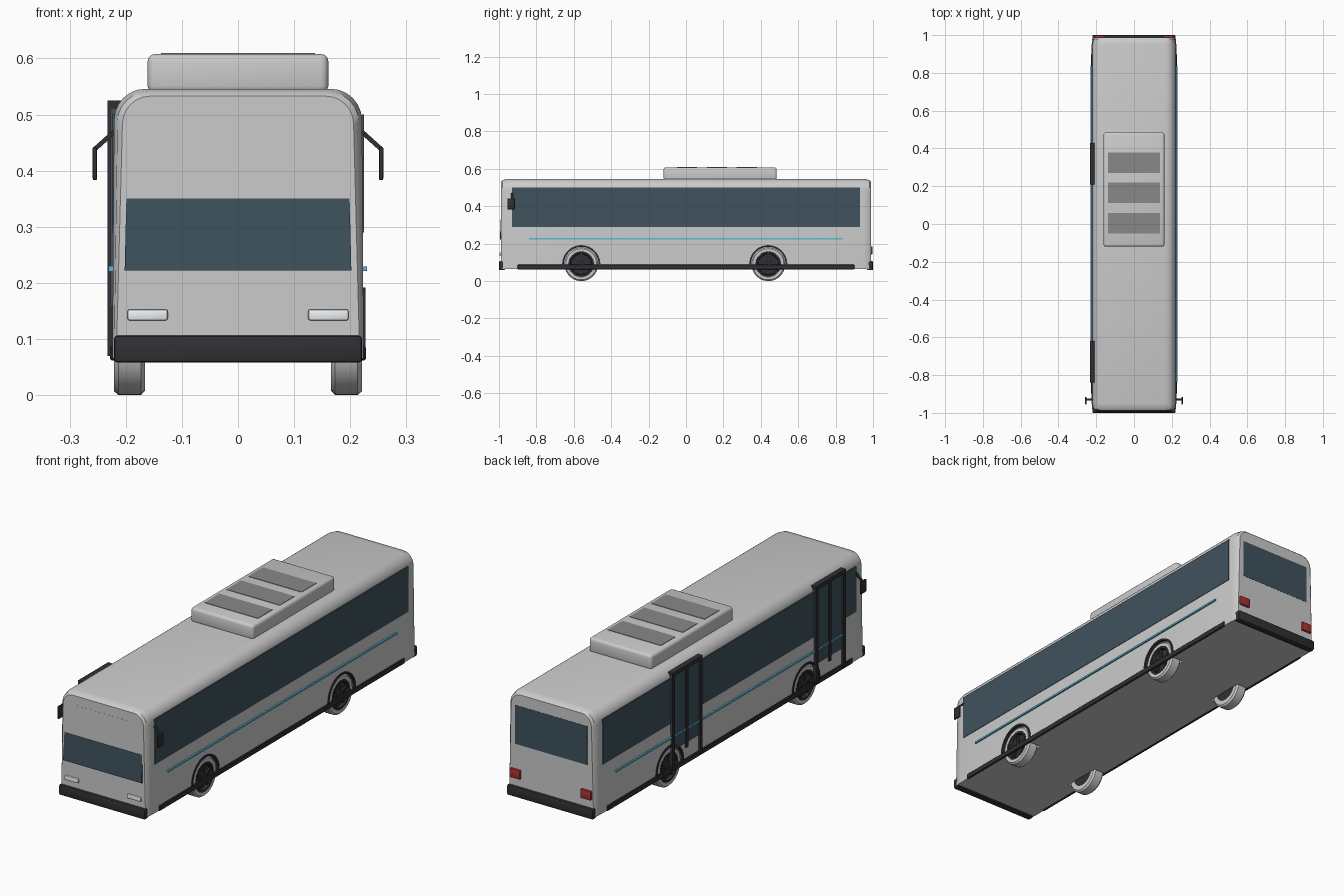
import bpy, bmesh, math
from mathutils import Vector

if "Cube" in bpy.data.objects:
    bpy.data.objects.remove(bpy.data.objects["Cube"])


def material(name, rgb):
    m = bpy.data.materials.new(name)
    m.diffuse_color = (*rgb, 1)
    m.use_nodes = True
    m.node_tree.nodes["Principled BSDF"].inputs["Base Color"].default_value = m.diffuse_color
    return m


GLASS = material("dark_glass", (0.05, 0.085, 0.11))
BLACK = material("black_trim", (0.03, 0.03, 0.035))
BLUE = material("blue_stripe", (0.1, 0.5, 0.65))
RED = material("red_lamp", (0.4, 0.03, 0.03))
WHITE = material("white_lamp", (0.85, 0.88, 0.9))
GRILLE = material("grey_grille", (0.25, 0.25, 0.25))


def finish(name, bm, mat=None, smooth=True):
    bmesh.ops.recalc_face_normals(bm, faces=bm.faces)
    me = bpy.data.meshes.new(name)
    bm.to_mesh(me)
    bm.free()
    ob = bpy.data.objects.new(name, me)
    bpy.context.collection.objects.link(ob)
    if mat:
        me.materials.append(mat)
    if smooth:
        shade(ob)
    return ob


def select(ob):
    bpy.ops.object.select_all(action='DESELECT')
    ob.select_set(True)
    bpy.context.view_layer.objects.active = ob


def shade(ob):
    select(ob)
    bpy.ops.object.shade_smooth_by_angle(angle=math.radians(35))


def box(name, x, y, z, mat=None, bevel=0, segs=2):
    """Box from (min, max) ranges, optionally with rounded edges."""
    bm = bmesh.new()
    bmesh.ops.create_cube(bm, size=1)
    for v in bm.verts:
        v.co = Vector([(r[0] + r[1]) / 2 + c * (r[1] - r[0]) for c, r in zip(v.co, (x, y, z))])
    if bevel:
        bmesh.ops.bevel(bm, geom=bm.edges[:], offset=bevel, segments=segs, profile=0.5, affect='EDGES')
    return finish(name, bm, mat, bevel > 0)


def lathe(name, profile, centre, side, mat=None, start=0, sweep=2 * math.pi, steps=40):
    """Closed (x, radius) profile swept about the wheel axle."""
    bm = bmesh.new()
    full = sweep > 6.28
    rings = []
    for i in range(steps if full else steps + 1):
        a = start + sweep * i / steps
        rings.append([bm.verts.new((side * x, centre[0] + r * math.cos(a), centre[1] + r * math.sin(a)))
                      for x, r in profile])
    n = len(profile)
    for i in range(steps):
        a, b = rings[i], rings[(i + 1) % len(rings)]
        for j in range(n):
            bm.faces.new((a[j], a[(j + 1) % n], b[(j + 1) % n], b[j]))
    if not full:
        bm.faces.new(rings[0])
        bm.faces.new(rings[-1])
    return finish(name, bm, mat)


# Body shell: rounded-roof cross-section lofted along y with softened ends
def section(low, high, top, r):
    right = [(low, 0.065), (high, top - r)]
    for k in range(1, 7):
        a = math.pi / 2 * k / 6
        right.append((high - r * (1 - math.cos(a)), top - r * (1 - math.sin(a))))
    return right + [(-x, z) for x, z in reversed(right)]


bm = bmesh.new()
loops = []
for y, sec in ((0.988, (0.217, 0.206, 0.533, 0.05)), (0.98, (0.221, 0.215, 0.54, 0.053)),
               (0.95, (0.224, 0.221, 0.546, 0.056))):
    loops.append((-y, section(*sec)))
loops += [(-y, s) for y, s in reversed(loops)]
rings = [[bm.verts.new((x, y, z)) for x, z in s] for y, s in loops]
n = len(rings[0])
for a, b in zip(rings, rings[1:]):
    for j in range(n):
        bm.faces.new((a[j], a[(j + 1) % n], b[(j + 1) % n], b[j]))
bm.faces.new(rings[0])
bm.faces.new(rings[-1])
body = finish("body_shell", bm, smooth=False)

# Wheels, wheel wells and arch trims
R = 0.09
for axle, wy in (("front", -0.56), ("rear", 0.44)):
    for side, label in ((1, "right"), (-1, "left")):
        c = (wy, R)
        cutter = lathe("arch_cutter", [(0.16, 0.0001), (0.16, 0.097), (0.26, 0.097), (0.26, 0.0001)], c, side)
        bm = bmesh.new()
        bm.from_mesh(cutter.data)
        bmesh.ops.remove_doubles(bm, verts=bm.verts, dist=0.0005)
        bm.to_mesh(cutter.data)
        bm.free()
        cutter.hide_render = True
        mod = body.modifiers.new("arch", 'BOOLEAN')
        mod.operation, mod.solver, mod.object = 'DIFFERENCE', 'EXACT', cutter
        select(body)
        bpy.ops.object.modifier_apply(modifier=mod.name)
        bpy.data.objects.remove(cutter)

        tag = f"{axle}_{label}"
        lathe(f"{tag}_tyre", [(0.166, 0.06), (0.166, 0.082), (0.173, R), (0.213, R),
                              (0.221, 0.083), (0.221, 0.068), (0.212, 0.066), (0.212, 0.06)], c, side)
        lathe(f"{tag}_rim", [(0.17, 0.001), (0.17, 0.067), (0.221, 0.067), (0.221, 0.058),
                             (0.208, 0.054), (0.208, 0.001)], c, side, BLACK)
        lathe(f"{tag}_hub", [(0.2, 0.001), (0.2, 0.02), (0.217, 0.016), (0.217, 0.001)], c, side, BLACK, steps=16)
        for k in range(5):
            spoke = box(f"{tag}_spoke", (-0.005, 0.005), (0.012, 0.058), (-0.006, 0.006), BLACK)
            spoke.location = (side * 0.211, *c)
            spoke.rotation_euler.x = math.pi / 2 + k * math.tau / 5
        lathe(f"{tag}_arch_trim", [(0.215, 0.093), (0.215, 0.102), (0.227, 0.102), (0.227, 0.093)],
              c, side, BLACK, -0.2, math.pi + 0.4, 28)
shade(body)


def side_range(s, a, b):
    return tuple(sorted((s * a, s * b)))


# Side glass, stripe, skirt, lamps and mirrors on both sides
for s, label in ((1, "right"), (-1, "left")):
    box(f"{label}_side_window", side_range(s, 0.215, 0.2245), (-0.93, 0.93), (0.29, 0.5), GLASS)
    box(f"{label}_stripe", side_range(s, 0.22, 0.23), (-0.84, 0.84), (0.221, 0.229), BLUE)
    box(f"{label}_skirt", side_range(s, 0.217, 0.228), (-0.9, 0.9), (0.062, 0.088), BLACK, 0.003, 1)
    box(f"{label}_headlight", side_range(s, 0.125, 0.197), (-0.996, -0.98), (0.133, 0.153), WHITE, 0.004)
    box(f"{label}_tail_light", side_range(s, 0.155, 0.208), (0.98, 0.998), (0.143, 0.185), RED, 0.003)
    box(f"{label}_mirror", side_range(s, 0.251, 0.259), (-0.955, -0.915), (0.383, 0.442), BLACK, 0.003)
    arm = box(f"{label}_mirror_arm", (-0.024, 0.024), (-0.005, 0.005), (-0.004, 0.004), BLACK)
    arm.location = (s * 0.239, -0.93, 0.453)
    arm.rotation_euler.y = s * math.radians(42)

# Doors on the left side: two posts, centre post, top rail and glass
for name, y0 in (("front_door", -0.84), ("rear_door", 0.21)):
    y1, w = y0 + 0.22, 0.018
    mid = (y0 + y1) / 2
    box(f"{name}_glass", (-0.2265, -0.215), (y0, y1), (0.16, 0.51), GLASS)
    box(f"{name}_post_a", (-0.233, -0.212), (y0, y0 + w), (0.07, 0.525), BLACK)
    box(f"{name}_post_b", (-0.233, -0.212), (y1 - w, y1), (0.07, 0.525), BLACK)
    box(f"{name}_centre_post", (-0.231, -0.215), (mid - 0.008, mid + 0.008), (0.14, 0.515), BLACK)
    box(f"{name}_top_rail", (-0.233, -0.205), (y0, y1), (0.508, 0.525), BLACK)

# Windscreen leaning back, destination panel and rear window
screen = box("windscreen", (-0.202, 0.202), (-0.995, -0.975), (0.222, 0.35), GLASS)
for v in screen.data.vertices:
    if v.co.z > 0.3:
        v.co.x *= 0.985
        if v.co.y < -0.985:
            v.co.y = -0.9895
box("destination_panel", (-0.14, 0.14), (-0.9885, -0.97), (0.44, 0.49))
box("rear_window", (-0.185, 0.185), (0.97, 0.989), (0.3, 0.48), GLASS)

# Bumpers
for name, y in (("front_bumper", (-1, -0.968)), ("rear_bumper", (0.968, 1))):
    box(name, (-0.221, 0.221), y, (0.058, 0.106), BLACK, 0.006)

# Roof air-conditioning unit with grilles
box("roof_unit", (-0.161, 0.161), (-0.12, 0.485), (0.538, 0.608), None, 0.013, 3)
for y in (0.005, 0.165, 0.325):
    box("roof_grille", (-0.137, 0.137), (y - 0.054, y + 0.054), (0.6, 0.61), GRILLE)
